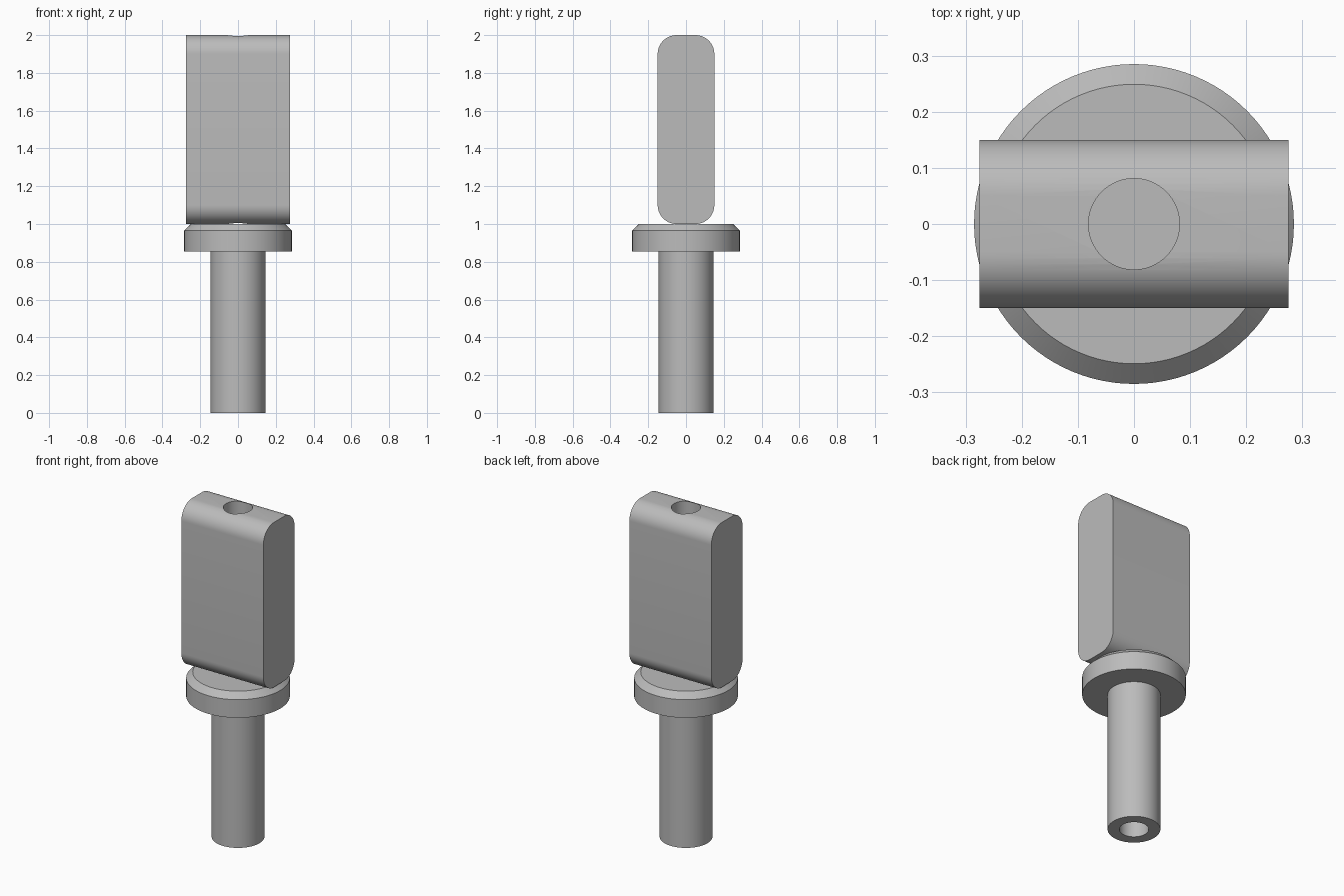
import bpy
import bmesh
import math

cube = bpy.data.objects.get("Cube")
if cube:
    bpy.data.objects.remove(cube, do_unlink=True)

SIDES = 96
BORE = 0.081

# Single grey metal
metal = bpy.data.materials.new("grey_metal")
metal.use_nodes = True
grey = (0.50, 0.50, 0.50, 1)
metal.diffuse_color = grey
metal.node_tree.nodes["Principled BSDF"].inputs["Base Color"].default_value = grey


def add_object(name, bm):
    bmesh.ops.recalc_face_normals(bm, faces=bm.faces[:])
    mesh = bpy.data.meshes.new(name)
    bm.to_mesh(mesh)
    bm.free()
    mesh.materials.append(metal)
    obj = bpy.data.objects.new(name, mesh)
    bpy.context.collection.objects.link(obj)
    return obj


def select_only(obj):
    bpy.ops.object.select_all(action="DESELECT")
    obj.select_set(True)
    bpy.context.view_layer.objects.active = obj


def smooth(obj):
    select_only(obj)
    bpy.ops.object.shade_smooth_by_angle(angle=math.radians(30))


def revolve(name, profile):
    """Spin a list of (radius, z) points around the z axis."""
    bm = bmesh.new()
    verts = [bm.verts.new((r, 0, z)) for r, z in profile]
    edges = [bm.edges.new(pair) for pair in zip(verts, verts[1:])]
    bmesh.ops.spin(bm, geom=verts + edges, cent=(0, 0, 0), axis=(0, 0, 1),
                   angle=math.tau, steps=SIDES, use_duplicate=False)
    bmesh.ops.remove_doubles(bm, verts=bm.verts[:], dist=0.0001)
    return add_object(name, bm)


# Hollow stem and chamfered collar
collar_base = 0.855
stem_and_collar = revolve("stem_and_collar", [
    (0, collar_base), (BORE, collar_base), (BORE, 0), (0.145, 0),
    (0.145, collar_base), (0.285, collar_base), (0.285, 0.965),
    (0.249, 1), (0, 1)])
smooth(stem_and_collar)

# Upright block with its long edges rounded
bm = bmesh.new()
bmesh.ops.create_cube(bm, size=1)
for v in bm.verts:
    v.co.x *= 0.55
    v.co.y *= 0.30
    v.co.z += 1.5
long_edges = [e for e in bm.edges if abs(e.verts[0].co.x - e.verts[1].co.x) > 0.1]
bmesh.ops.bevel(bm, geom=long_edges, offset=0.1, segments=14, profile=0.5,
                affect="EDGES", clamp_overlap=True)
block = add_object("upright_block", bm)

# Bore through the block
cutter = revolve("bore_cutter", [(0, 0.9), (BORE, 0.9), (BORE, 2.1), (0, 2.1)])
cutter.hide_render = True
cut = block.modifiers.new("bore", "BOOLEAN")
cut.operation = "DIFFERENCE"
cut.solver = "EXACT"
cut.object = cutter
select_only(block)
bpy.ops.object.modifier_apply(modifier=cut.name)
bpy.data.objects.remove(cutter, do_unlink=True)
smooth(block)
